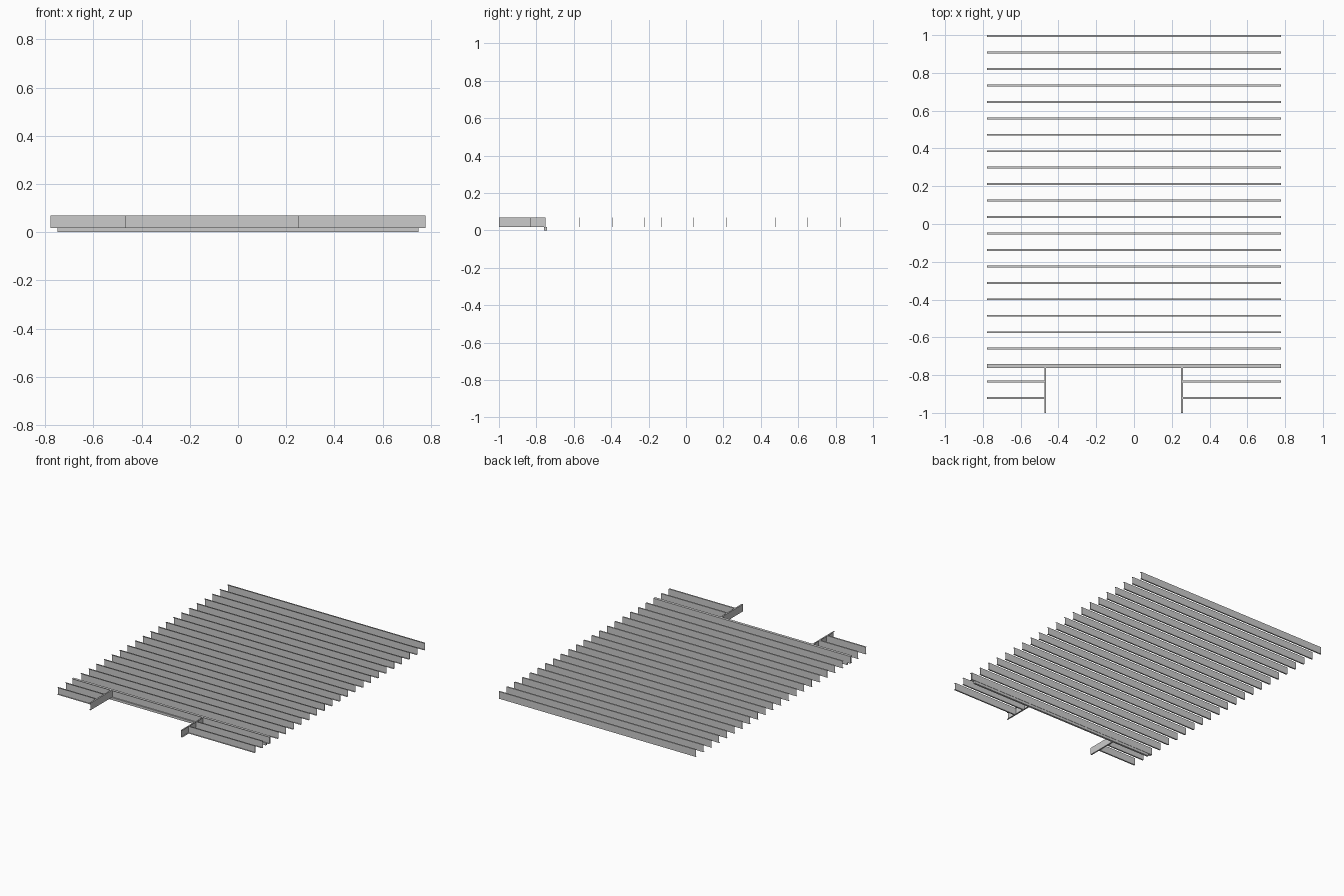
import bpy
from mathutils import Vector

old = bpy.data.objects.get("Cube")
if old:
    bpy.data.objects.remove(old, do_unlink=True)

# Shared floor dimensions
BOTTOM, TOP = 0.018, 0.069
FLANGE, GAUGE = 0.010, 0.0012
EDGE = 0.778
PITCH = 0.0871
FIRST_Y = 1 - 20 * PITCH
TRIM_LEFT, TRIM_RIGHT = 0.25, -0.465


def channel(name, start, end, side):
    """Thin C channel whose web runs start to end; flanges point along side."""
    start, end = Vector(start).to_3d(), Vector(end).to_3d()
    side = Vector(side).to_3d()
    profile = [(0, BOTTOM), (FLANGE, BOTTOM), (FLANGE, BOTTOM + GAUGE),
               (GAUGE, BOTTOM + GAUGE), (GAUGE, TOP - GAUGE),
               (FLANGE, TOP - GAUGE), (FLANGE, TOP), (0, TOP)]
    n = len(profile)
    verts = [p + side * d + Vector((0, 0, z))
             for p in (start, end) for d, z in profile]
    faces = [(i, (i + 1) % n, (i + 1) % n + n, i + n) for i in range(n)]
    faces += [tuple(reversed(range(n))), tuple(range(n, 2 * n))]
    # Keep the face winding outward whichever way the flanges point
    if (end - start).cross(side).z > 0:
        faces = [tuple(reversed(f)) for f in faces]
    mesh = bpy.data.meshes.new(name)
    mesh.from_pydata(verts, [], faces)
    mesh.update()
    obj = bpy.data.objects.new(name, mesh)
    bpy.context.collection.objects.link(obj)
    return obj


# Full-width joists
for i in range(21):
    y = FIRST_Y + i * PITCH
    channel(f"joist_{i + 1}", (-EDGE, y), (EDGE, y), (0, -1))

# Header backing the first joist, across the opening
header_y = FIRST_Y - FLANGE
channel("header", (-EDGE, header_y), (EDGE, header_y), (0, -1))

# Trimmers either side of the opening, and short joists outside them
for label, trim, sign in (("left", TRIM_LEFT, 1), ("right", TRIM_RIGHT, -1)):
    channel(f"{label}_trimmer", (trim, -1), (trim, header_y), (sign, 0))
    for k in (1, 2):
        y = FIRST_Y - k * PITCH
        channel(f"{label}_short_joist_{k}", (trim, y), (sign * EDGE, y), (0, -1))

# Bearer under the header
bpy.ops.mesh.primitive_cube_add(size=1, location=(0, header_y + 0.001, BOTTOM / 2))
bearer = bpy.context.object
bearer.name = "bearer"
bearer.scale = (1.5, 0.014, BOTTOM)
bpy.ops.object.transform_apply(location=False, rotation=False, scale=True)
